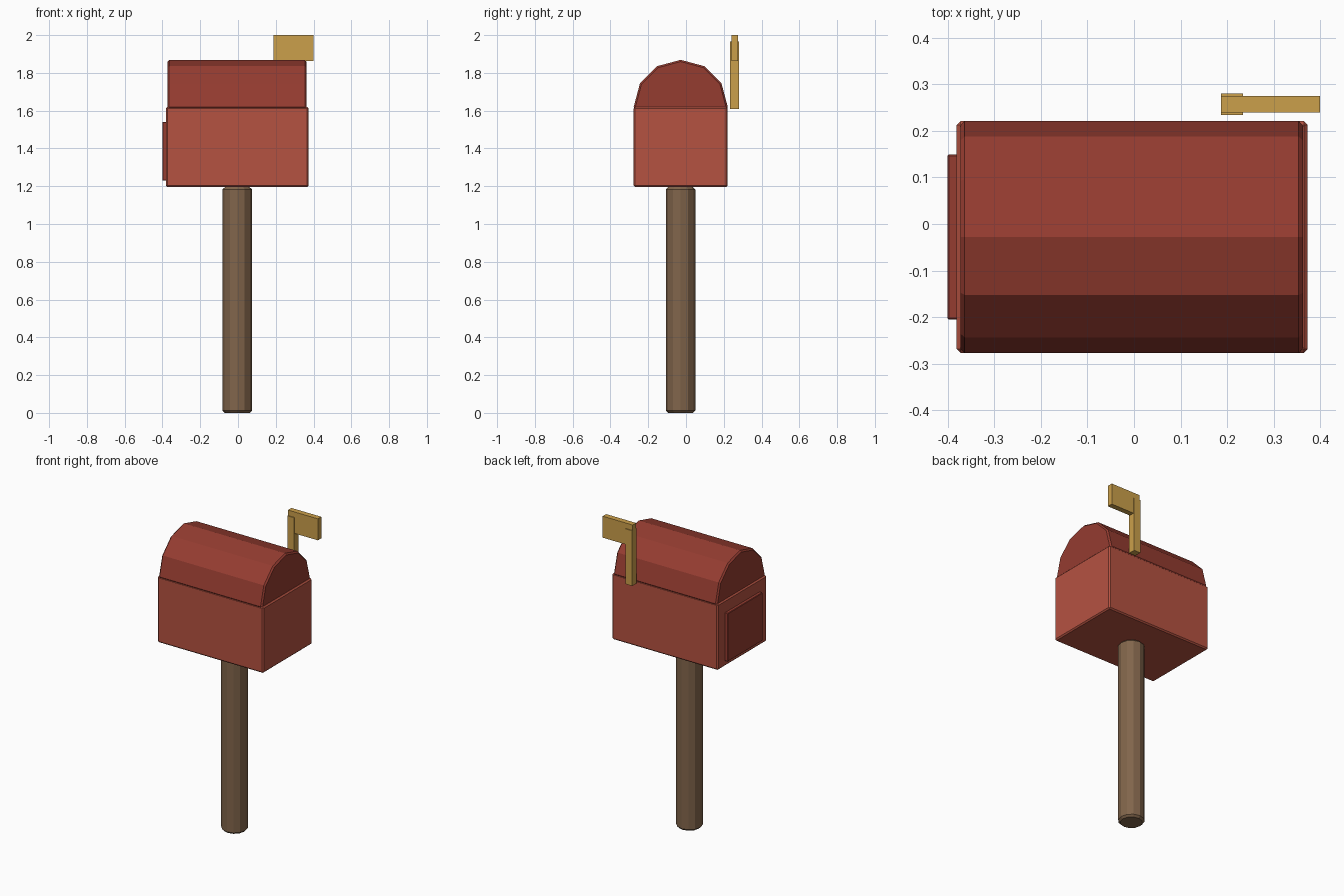
import bpy, bmesh, math
from mathutils import Matrix

if "Cube" in bpy.data.objects:
    bpy.data.objects.remove(bpy.data.objects["Cube"])


def material(name, rgb):
    m = bpy.data.materials.new(name)
    m.diffuse_color = (*rgb, 1)
    m.use_nodes = True
    m.node_tree.nodes["Principled BSDF"].inputs["Base Color"].default_value = m.diffuse_color
    return m


RED = material("red_paint", (0.46, 0.085, 0.053))
DARK_RED = material("dark_red_paint", (0.30, 0.045, 0.030))
WOOD = material("wood", (0.22, 0.13, 0.07))
GOLD = material("gold_paint", (0.60, 0.35, 0.07))


def finish(bm, name, mat, bevel=0):
    bmesh.ops.recalc_face_normals(bm, faces=bm.faces)
    me = bpy.data.meshes.new(name)
    bm.to_mesh(me)
    bm.free()
    me.materials.append(mat)
    ob = bpy.data.objects.new(name, me)
    bpy.context.collection.objects.link(ob)
    if bevel:
        mod = ob.modifiers.new("Bevel", 'BEVEL')
        mod.width = bevel
        mod.segments = 1
        mod.limit_method = 'ANGLE'
        mod.angle_limit = math.radians(40)
    return ob


def box(name, x, y, z, mat, bevel=0):
    bm = bmesh.new()
    spans = (x, y, z)
    centre = Matrix.Translation([(a + b) / 2 for a, b in spans])
    scale = Matrix.Diagonal([b - a for a, b in spans] + [1])
    bmesh.ops.create_cube(bm, size=1, matrix=centre @ scale)
    return finish(bm, name, mat, bevel)


# Round post with chamfered ends
bm = bmesh.new()
bmesh.ops.create_cone(bm, cap_ends=True, segments=12, radius1=0.078, radius2=0.078,
                      depth=1.195, matrix=Matrix.Translation((-0.004, -0.029, 0.5975)))
finish(bm, "post", WOOD, 0.012)

# Mailbox body
box("body", (-0.381, 0.373), (-0.277, 0.221), (1.195, 1.62), RED, 0.008)

# Arched roof: half of a twelve-sided profile, extruded along x
bm = bmesh.new()
arc = [math.radians(30 * i) for i in range(7)]
verts = [bm.verts.new((-0.373, -0.028 + 0.249 * math.cos(a), 1.62 + 0.249 * math.sin(a)))
         for a in arc]
verts += [bm.verts.new((-0.373, y, 1.55)) for y in (-0.25, 0.194)]
profile = bm.faces.new(verts)
ext = bmesh.ops.extrude_face_region(bm, geom=[profile], use_keep_orig=True)
bmesh.ops.translate(bm, vec=(0.736, 0, 0),
                    verts=[v for v in ext["geom"] if isinstance(v, bmesh.types.BMVert)])
finish(bm, "roof", DARK_RED, 0.009)

# Door panel on the left end
box("door", (-0.401, -0.375), (-0.205, 0.149), (1.23, 1.54), DARK_RED, 0.003)

# Signal flag on the back
box("flag_arm", (0.187, 0.234), (0.234, 0.28), (1.61, 1.965), GOLD)
box("flag", (0.187, 0.40), (0.24, 0.275), (1.862, 2.0), GOLD)
